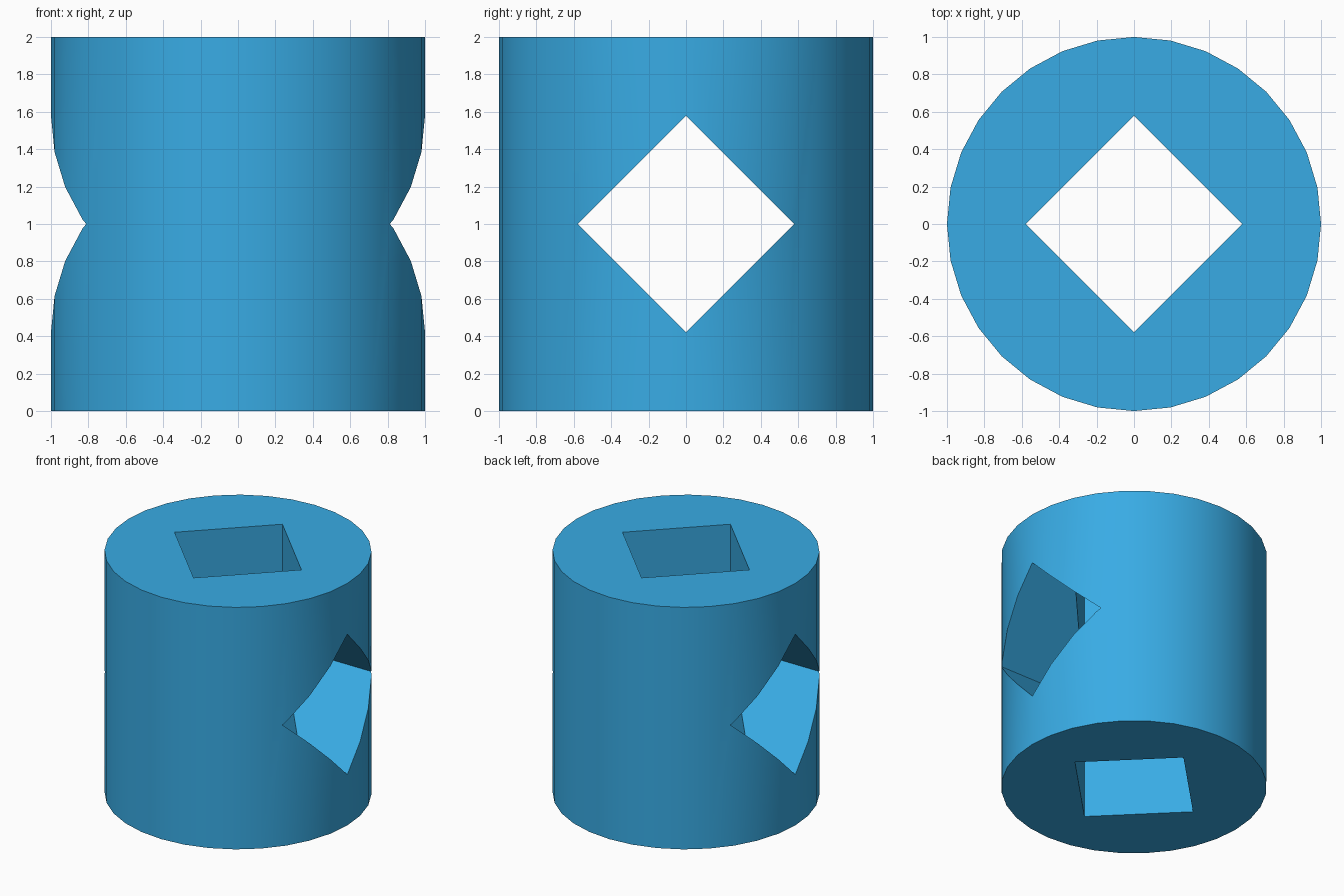
import bpy
from math import pi

if "Cube" in bpy.data.objects:
    bpy.data.objects.remove(bpy.data.objects["Cube"])

HOLE = 0.58  # half diagonal of the square bores


def prism(name, sides, radius, depth, rotation=(0, 0, 0)):
    bpy.ops.mesh.primitive_cylinder_add(
        vertices=sides, radius=radius, depth=depth,
        location=(0, 0, 1), rotation=rotation)
    obj = bpy.context.object
    obj.name = name
    return obj


# Square cutters: one vertical, one running left to right
cutters = [
    prism("vertical_bore_cutter", 4, HOLE, 3),
    prism("cross_bore_cutter", 4, HOLE, 3, (0, pi / 2, 0)),
]

# Round block
block = prism("bored_cylinder", 32, 1, 2)
for cutter in cutters:
    mod = block.modifiers.new(cutter.name, 'BOOLEAN')
    mod.operation = 'DIFFERENCE'
    mod.solver = 'EXACT'
    mod.object = cutter
    bpy.ops.object.modifier_apply(modifier=mod.name)

for cutter in cutters:
    bpy.data.objects.remove(cutter, do_unlink=True)

# Smooth round side, crisp bore edges
bpy.ops.object.shade_smooth_by_angle(angle=pi / 6)

# Blue finish
blue = bpy.data.materials.new("blue")
blue.diffuse_color = (0.04, 0.41, 0.78, 1)
blue.use_nodes = True
blue.node_tree.nodes["Principled BSDF"].inputs["Base Color"].default_value = blue.diffuse_color
block.data.materials.clear()
block.data.materials.append(blue)
